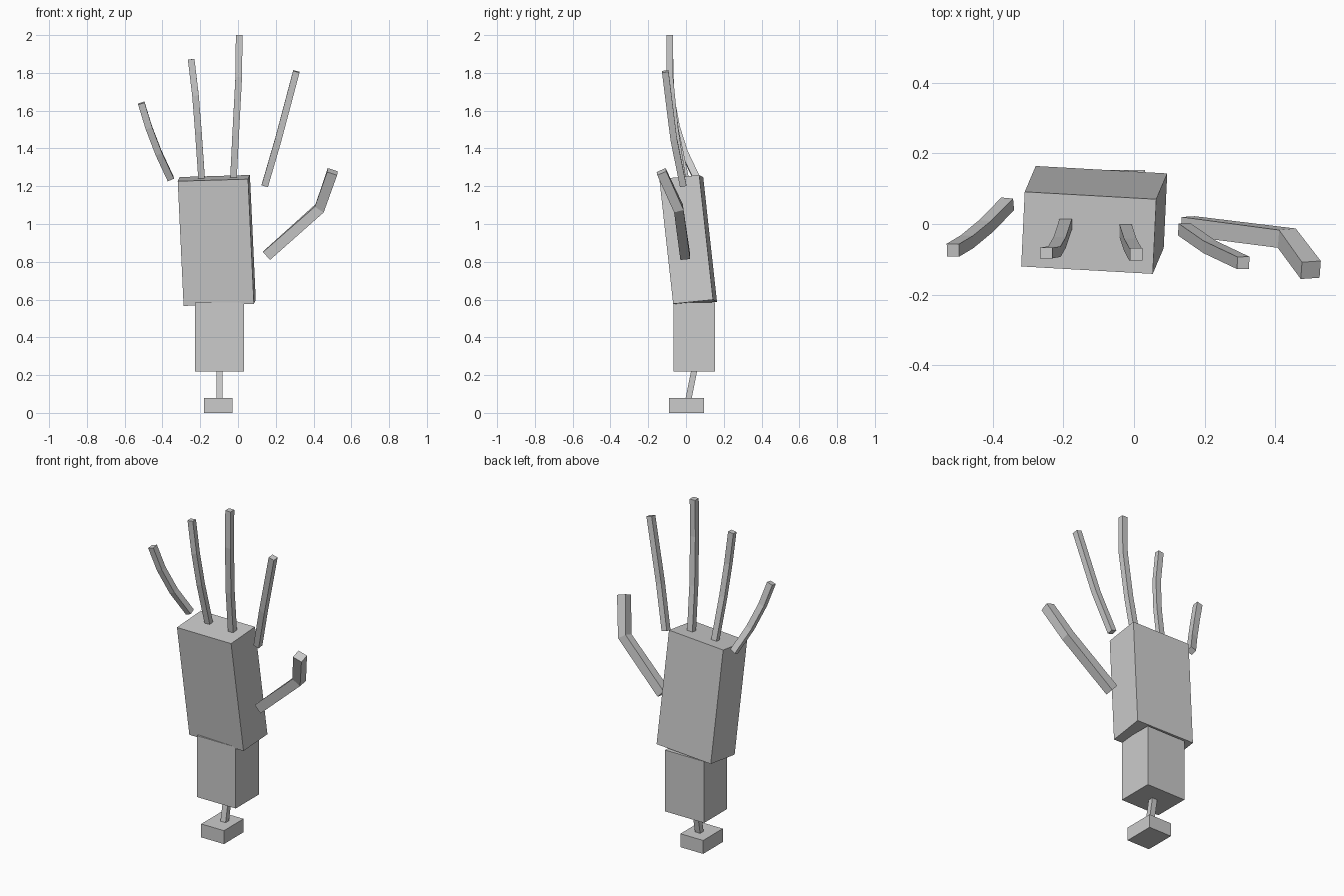
import bpy
import bmesh
from mathutils import Vector, Matrix

if "Cube" in bpy.data.objects:
    bpy.data.objects.remove(bpy.data.objects["Cube"])


def finish(bm, name):
    bmesh.ops.recalc_face_normals(bm, faces=bm.faces)
    mesh = bpy.data.meshes.new(name)
    bm.to_mesh(mesh)
    bm.free()
    obj = bpy.data.objects.new(name, mesh)
    bpy.context.collection.objects.link(obj)
    return obj


def box(name, center, u, v, w):
    """Box from a centre and three full edge vectors."""
    bm = bmesh.new()
    bmesh.ops.create_cube(bm, size=1)
    m = Matrix((u, v, w)).transposed().to_4x4()
    m.translation = center
    bm.transform(m)
    return finish(bm, name)


def finger(name, points, width, depth):
    """Square bar swept along joint points with mitred joints."""
    pts = [Vector(p) for p in points]
    dirs = [(b - a).normalized() for a, b in zip(pts, pts[1:])]
    bm = bmesh.new()
    rings = []
    for i, p in enumerate(pts):
        t = (dirs[max(i - 1, 0)] + dirs[min(i, len(dirs) - 1)]).normalized()
        q = Vector((0, 0, 1)).rotation_difference(t)
        rings.append([bm.verts.new(p + q @ Vector((sx * width / 2, sy * depth / 2, 0)))
                      for sx, sy in ((-1, -1), (1, -1), (1, 1), (-1, 1))])
    for a, b in zip(rings, rings[1:]):
        for k in range(4):
            j = (k + 1) % 4
            bm.faces.new((a[k], a[j], b[j], b[k]))
    bm.faces.new(rings[0])
    bm.faces.new(rings[-1])
    return finish(bm, name)


# base, post and forearm
box("base", (-0.105, 0.003, 0.04), (0.15, 0, 0), (0, 0.185, 0), (0, 0, 0.08))
box("post", (-0.098, 0.029, 0.152), (0.034, 0, 0), (0, 0.033, 0.004), (0, 0.03, 0.15))
box("forearm", (-0.098, 0.044, 0.402), (0.257, 0, 0), (0, 0.218, 0), (0, 0, 0.366))

# leaning palm
box("palm", (-0.1125, 0.0115, 0.913), (0.372, -0.021, 0.011),
    (0.01, 0.211, 0.022), (-0.031, -0.073, 0.66))

# fingers and thumb
finger("index_finger", [(0.142, -0.015, 1.203), (0.214, -0.065, 1.45),
                        (0.309, -0.11, 1.808)], 0.035, 0.035)
finger("middle_finger", [(-0.024, -0.018, 1.243), (-0.011, -0.058, 1.5),
                         (0.004, -0.086, 1.78), (0.006, -0.086, 2.0)], 0.035, 0.035)
finger("ring_finger", [(-0.193, 0.0, 1.243), (-0.21, -0.052, 1.49),
                       (-0.225, -0.078, 1.68), (-0.248, -0.082, 1.872)], 0.035, 0.03)
finger("little_finger", [(-0.357, 0.057, 1.24), (-0.42, -0.007, 1.375),
                         (-0.472, -0.05, 1.51), (-0.512, -0.074, 1.64)], 0.036, 0.036)
finger("thumb", [(0.152, -0.005, 0.833), (0.432, -0.04, 1.083),
                 (0.5, -0.13, 1.277)], 0.056, 0.052)
